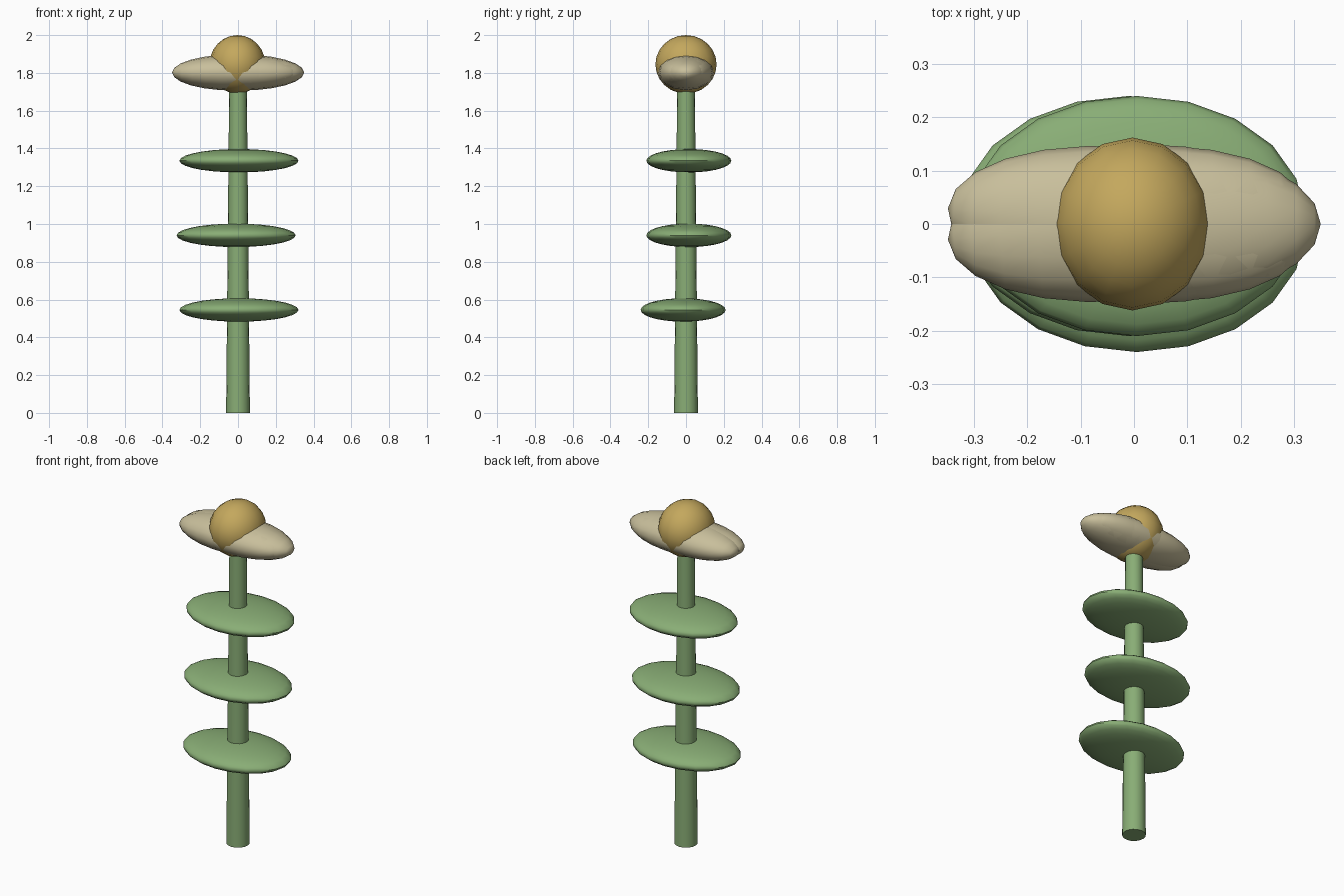
import bpy, math

if "Cube" in bpy.data.objects:
    bpy.data.objects.remove(bpy.data.objects["Cube"])


def material(name, rgb):
    m = bpy.data.materials.new(name)
    m.diffuse_color = (*rgb, 1)
    m.use_nodes = True
    m.node_tree.nodes["Principled BSDF"].inputs["Base Color"].default_value = m.diffuse_color
    return m


GREEN = material("leaf_green", (0.25, 0.42, 0.18))
CREAM = material("petal_cream", (0.58, 0.52, 0.33))
GOLD = material("flower_gold", (0.55, 0.39, 0.11))


def finish(ob, name, mat):
    ob.name = name
    ob.data.materials.append(mat)
    bpy.ops.object.shade_smooth_by_angle(angle=math.radians(50))
    return ob


def ellipsoid(name, loc, size, mat, segs=16, rings=12, rot=(0, 0, 0)):
    bpy.ops.mesh.primitive_uv_sphere_add(segments=segs, ring_count=rings, location=loc, rotation=rot)
    ob = bpy.context.object
    ob.scale = size
    bpy.ops.object.transform_apply(location=False, rotation=True, scale=True)
    return finish(ob, name, mat)


# Tapered stem
bpy.ops.mesh.primitive_cone_add(vertices=16, radius1=0.063, radius2=0.046, depth=1.8, location=(0, 0, 0.9))
finish(bpy.context.object, "stem", GREEN)

# Three flat oval leaves, each slightly off the stem axis
for i, (x, y, z) in enumerate([(0.005, -0.015, 0.545), (-0.01, 0.015, 0.94), (0.005, 0.015, 1.335)]):
    ellipsoid(f"leaf_{i + 1}", (x, y, z), (0.315, 0.225, 0.062), GREEN, 20, 14)

# Long flower petals: a main one and two slightly fanned ones, poles along x
for i, (x, yaw, length, width) in enumerate([(0.008, 0, 0.342, 0.15), (-0.012, 5, 0.338, 0.144), (-0.012, -5, 0.338, 0.144)]):
    ellipsoid(f"petal_{i + 1}", (x, 0, 1.802), (0.096, width, length), CREAM, 16, 12,
              (0, math.pi / 2, math.radians(yaw)))

# Rounded flower centre
ellipsoid("flower_centre", (-0.003, 0, 1.845), (0.148, 0.162, 0.155), GOLD, 16, 12)
